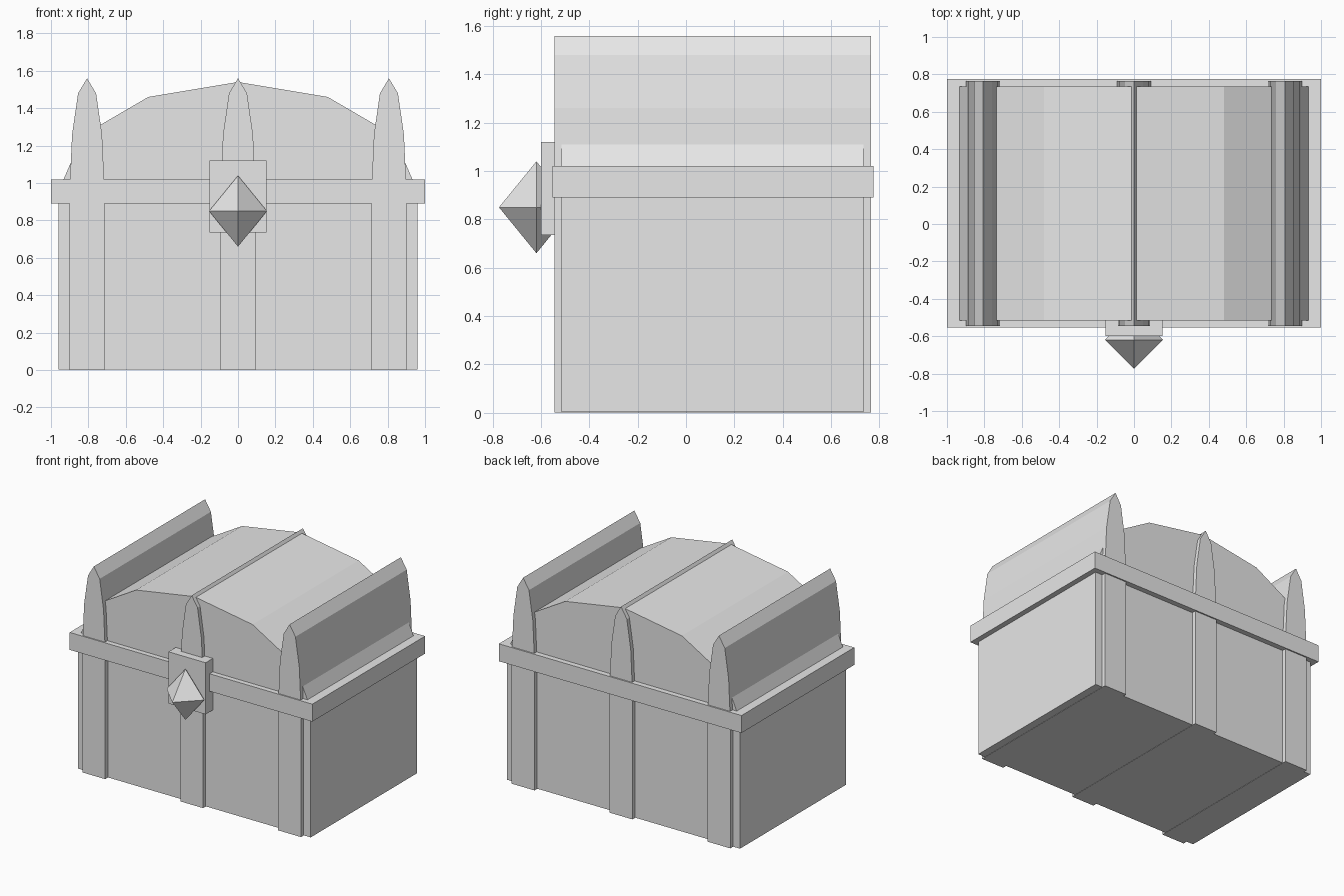
import bpy, bmesh

if "Cube" in bpy.data.objects:
    bpy.data.objects.remove(bpy.data.objects["Cube"])

grey = bpy.data.materials.new("light_grey")
grey.diffuse_color = (0.8, 0.8, 0.8, 1.0)
grey.use_nodes = True
grey.node_tree.nodes["Principled BSDF"].inputs["Base Color"].default_value = grey.diffuse_color


def finish(name, bm):
    bmesh.ops.recalc_face_normals(bm, faces=bm.faces[:])
    mesh = bpy.data.meshes.new(name)
    bm.to_mesh(mesh)
    bm.free()
    mesh.materials.append(grey)
    obj = bpy.data.objects.new(name, mesh)
    bpy.context.collection.objects.link(obj)
    return obj


def extrude_y(name, profile, y0, y1):
    """Extrude an (x, z) outline from y0 to y1."""
    bm = bmesh.new()
    face = bm.faces.new([bm.verts.new((x, y0, z)) for x, z in profile])
    new = bmesh.ops.extrude_face_region(bm, geom=[face])["geom"]
    verts = [v for v in new if isinstance(v, bmesh.types.BMVert)]
    bmesh.ops.translate(bm, verts=verts, vec=(0, y1 - y0, 0))
    # the extrude may drop the starting cap; close it if so
    holes = [e for e in bm.edges if e.is_boundary]
    if holes:
        bmesh.ops.holes_fill(bm, edges=holes, sides=0)
    return finish(name, bm)


def box(name, x, y0, y1, z0, z1):
    return extrude_y(name, [(-x, z0), (x, z0), (x, z1), (-x, z1)], y0, y1)


def mirrored(half, cx=0.0):
    """Right half outline, bottom to top, ending at the centre point."""
    right = [(cx + x, z) for x, z in half]
    left = [(cx - x, z) for x, z in half[:-1]]
    return right + left[::-1]


# Chest body and rim
box("chest_body", 0.96, -0.515, 0.735, 0.002, 0.95)
box("rim", 1.0, -0.553, 0.775, 0.89, 1.02)

# Faceted barrel lid
lid_half = [(0.937, 1.01), (0.83, 1.256), (0.48, 1.46), (0, 1.54)]
extrude_y("lid", mirrored(lid_half), -0.515, 0.735)

# Three bands running through the chest, tapering to a pointed ridge
band_half = [(0.094, 0), (0.094, 0.95), (0.08, 1.26), (0.048, 1.48), (0, 1.56)]
for name, cx in (("left_band", -0.807), ("middle_band", 0), ("right_band", 0.807)):
    extrude_y(name, mirrored(band_half, cx), -0.545, 0.765)

# Lock plate with a diamond-shaped stud
box("lock_plate", 0.153, -0.60, -0.50, 0.735, 1.12)
bm = bmesh.new()
cy, cz, r, h = -0.619, 0.85, 0.155, 0.19
ring = [bm.verts.new(p) for p in ((r, cy, cz), (0, cy + r, cz), (-r, cy, cz), (0, cy - r, cz))]
for tip in (bm.verts.new((0, cy, cz + h)), bm.verts.new((0, cy, cz - h))):
    for i in range(4):
        bm.faces.new((ring[i], ring[(i + 1) % 4], tip))
finish("lock_diamond", bm)
